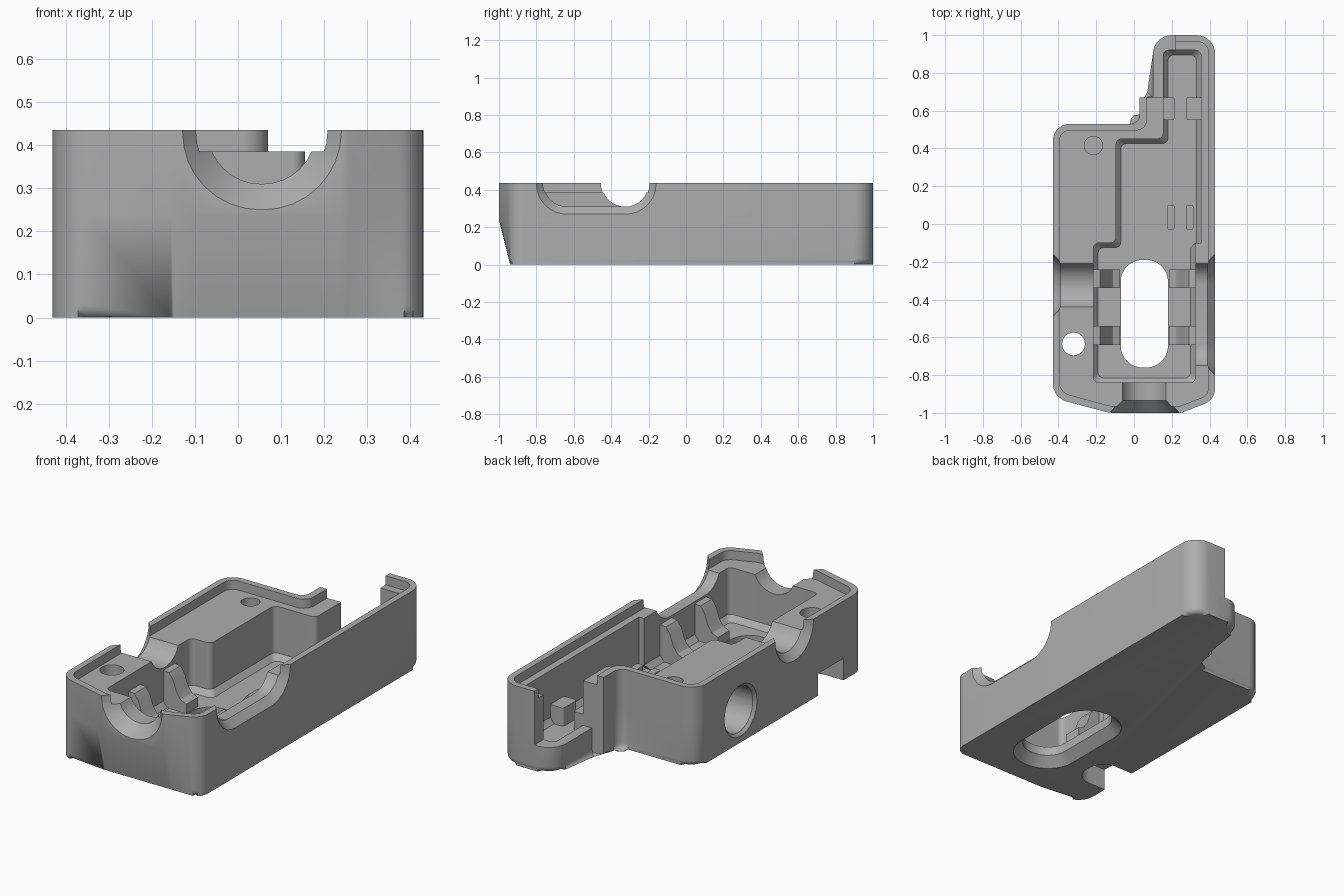
import bpy, bmesh, math
from mathutils import Vector

cube = bpy.data.objects.get("Cube")
if cube:
    bpy.data.objects.remove(cube, do_unlink=True)

grey = bpy.data.materials.new("neutral_grey")
grey.use_nodes = True
COLOUR = (0.42, 0.42, 0.42, 1)
grey.diffuse_color = COLOUR
grey.node_tree.nodes["Principled BSDF"].inputs["Base Color"].default_value = COLOUR

TOP, LEDGE, FLOOR = 0.435, 0.385, 0.10


def rounded(corners, steps=8):
    """Outline from (u, v, radius) corners, each replaced by a tangent arc."""
    out = []
    n = len(corners)
    for i, (u, v, r) in enumerate(corners):
        p = Vector((u, v))
        if r == 0:
            out.append(p)
            continue
        a = (Vector(corners[i - 1][:2]) - p).normalized()
        b = (Vector(corners[(i + 1) % n][:2]) - p).normalized()
        half = a.angle(b) / 2
        centre = p + (a + b).normalized() * r / math.sin(half)
        start = p + a * r / math.tan(half) - centre
        end = p + b * r / math.tan(half) - centre
        turn = math.atan2(start.x * end.y - start.y * end.x, start.dot(end))
        for k in range(steps + 1):
            t = turn * k / steps
            c, s = math.cos(t), math.sin(t)
            out.append(centre + Vector((start.x * c - start.y * s, start.x * s + start.y * c)))
    return out


def box2(u0, u1, v0, v1, r=0.0):
    return rounded([(u0, v0, r), (u1, v0, r), (u1, v1, r), (u0, v1, r)])


def capsule(c0, c1, v, r):
    return box2(c0 - r, c1 + r, v - r, v + r, r * 0.98)


def place(axis, p, d):
    return {"x": (d, p[0], p[1]), "y": (p[0], d, p[1]), "z": (p[0], p[1], d)}[axis]


def loft(name, axis, rings, edit=None):
    """Solid through (outline, distance) rings along an axis."""
    bm = bmesh.new()
    loops = [[bm.verts.new(place(axis, p, d)) for p in outline] for outline, d in rings]
    n = len(loops[0])
    for lo, hi in zip(loops, loops[1:]):
        for i in range(n):
            j = (i + 1) % n
            bm.faces.new((lo[i], lo[j], hi[j], hi[i]))
    bm.faces.new(loops[0][::-1])
    bm.faces.new(loops[-1])
    if edit:
        edit(bm, loops)
    bmesh.ops.recalc_face_normals(bm, faces=bm.faces)
    mesh = bpy.data.meshes.new(name)
    bm.to_mesh(mesh)
    bm.free()
    ob = bpy.data.objects.new(name, mesh)
    mesh.materials.append(grey)
    bpy.context.collection.objects.link(ob)
    return ob


def select(ob):
    bpy.ops.object.select_all(action="DESELECT")
    ob.select_set(True)
    bpy.context.view_layer.objects.active = ob


def cut(name, axis, rings):
    cutter = loft(name + "_cutter", axis, rings)
    cutter.hide_render = True
    mod = body.modifiers.new(name, "BOOLEAN")
    mod.operation, mod.solver, mod.object = "DIFFERENCE", "EXACT", cutter
    select(body)
    bpy.ops.object.modifier_apply(modifier=name)
    bpy.data.objects.remove(cutter, do_unlink=True)


# Shell: stepped outline, leaning nose, softened bottom edge
def shape_bottom(bm, loops):
    for v in loops[0]:
        v.co.y = max(v.co.y, -0.94)
    edges = [e for e in bm.edges if all(v in loops[0] for v in e.verts)]
    bmesh.ops.bevel(bm, geom=edges, offset=0.03, segments=4, profile=0.5,
                    affect="EDGES", clamp_overlap=False)


outline = rounded([
    (0.43, -0.93, 0.09), (0.25, -1, 0.05), (-0.13, -1, 0.2), (-0.43, -0.92, 0.1),
    (-0.43, 0.53, 0.09), (0.03, 0.53, 0.05), (0.03, 0.67, 0), (0.10, 0.67, 0),
    (0.10, 1, 0.1), (0.43, 1, 0.1)])
body = loft("housing_shell", "z", [(outline, 0), (outline, 0.24), (outline, TOP)], shape_bottom)

# Ledge inside the thin rim
ledge = rounded([
    (0.395, -0.905, 0.06), (0.24, -0.965, 0.04), (-0.12, -0.965, 0.2), (-0.395, -0.89, 0.07),
    (-0.395, 0.495, 0.055), (0.07, 0.495, 0.06), (0.07, 0.70, 0), (0.135, 0.70, 0),
    (0.135, 0.965, 0.06), (0.395, 0.965, 0.06)])
cut("rim_ledge", "z", [(ledge, LEDGE), (ledge, 0.6)])


# Main pocket with a chamfer around its floor
def pocket(i):
    r = 0.03
    return rounded([
        (0.325 - i, -0.84 + i, r), (0.325 - i, -0.1 - i, 0), (0.355 - i, -0.1 - i, 0),
        (0.355 - i, 0.92 - i, r), (0.155 + i, 0.92 - i, r), (0.155 + i, 0.45 - i, r),
        (-0.095 + i, 0.45 - i, r), (-0.095 + i, -0.1 - i, r), (-0.215 + i, -0.1 - i, r),
        (-0.215 + i, -0.84 + i, r)])


cut("pocket", "z", [(pocket(0.025), FLOOR), (pocket(0), FLOOR + 0.03), (pocket(0), 0.7)])

# Open back corner of the narrow end
gap = box2(-0.02, 0.22, 0.672, 1.1)
cut("back_opening", "z", [(gap, 0.14), (gap, 0.7)])

# Flared cable notches in front and left wall, long notch in the other wall
cut("front_notch", "y", [(capsule(0.055, 0.055, TOP, r), y)
                         for r, y in ((0.231, -1.05), (0.125, -0.935), (0.125, -0.80))])
cut("side_notch", "x", [(capsule(-0.325, -0.325, TOP, r), x)
                        for r, x in ((0.185, -0.45), (0.125, -0.39), (0.125, -0.18))])
cut("long_notch", "x", [(capsule(-0.635, -0.325, TOP, r), x)
                        for r, x in ((0.185, 0.45), (0.125, 0.39), (0.125, 0.29))])

# Floor window, flared below
cut("floor_window", "z", [(box2(-0.07 - f, 0.18 + f, -0.76 - f, -0.19 + f, 0.115 + f), z)
                          for f, z in ((0.07, -0.02), (0, 0.05), (0, 0.3))])

# Round bore in the side, screw holes, nut recess below
cut("side_bore", "x", [(capsule(0.14, 0.14, 0.175, r), x)
                       for r, x in ((0.16, -0.45), (0.125, -0.415), (0.125, -0.2))])
cut("blind_hole", "z", [(capsule(-0.215, -0.215, 0.415, 0.048), z) for z in (0.2, 0.6)])
cut("screw_hole", "z", [(capsule(-0.32, -0.32, -0.635, 0.06), z) for z in (-0.1, 0.6)])
recess = box2(-0.6, -0.222, -0.75, -0.53, 0.1)
cut("nut_recess", "z", [(recess, -0.1), (recess, 0.12)])

# Saddle ribs on both sides of the window
RIB = [(-0.23, 0.08), (-0.075, 0.08), (-0.075, 0.15), (-0.11, 0.165), (-0.135, 0.2),
       (-0.155, 0.26), (-0.18, 0.295), (-0.23, 0.3)]
parts = [body]
for side, mirror in (("right", False), ("left", True)):
    prof = [Vector((0.11 - u if mirror else u, v)) for u, v in RIB]
    for place_name, y in (("front", -0.64), ("back", -0.34)):
        parts.append(loft(f"{place_name}_{side}_rib", "y", [(prof, y), (prof, y + 0.1)]))

# Retaining posts in the narrow channel
for label, y0, y1, h, outer in (("rear", 0.55, 0.67, 0.2, 0.045), ("middle", -0.03, 0.1, 0.17, 0)):
    for side, u0, u1 in (("right", 0.175 - outer / 2, 0.215), ("left", 0.275, 0.315 + outer)):
        base = box2(u0, u1, y0, y1, 0.012)
        parts.append(loft(f"{label}_{side}_post", "z", [(base, 0.08), (base, h)]))

for ob in parts:
    select(ob)
    bpy.ops.object.shade_smooth_by_angle(angle=math.radians(30))
